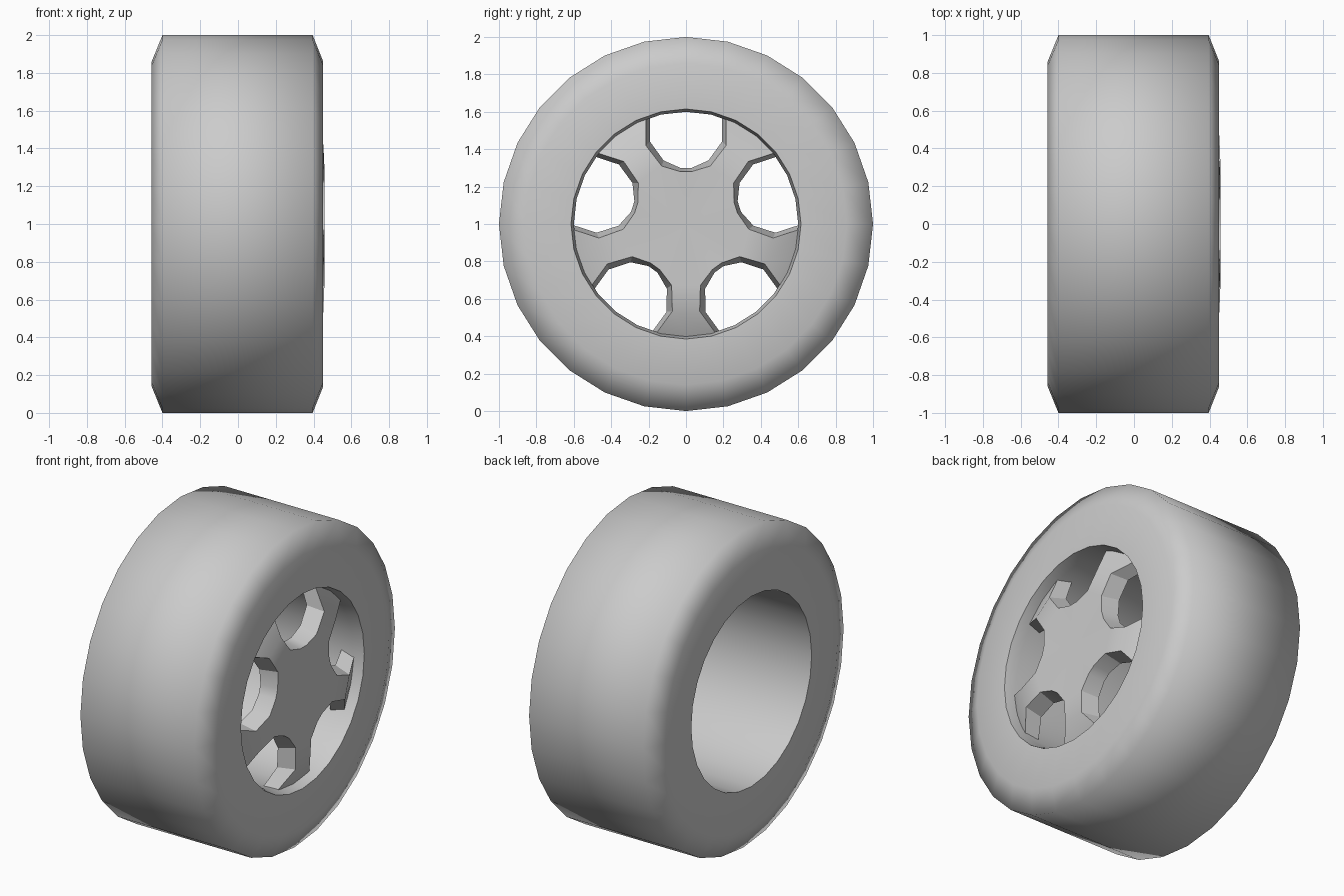
import bpy, bmesh, math

if "Cube" in bpy.data.objects:
    bpy.data.objects.remove(bpy.data.objects["Cube"])

CENTRE_Z = 1.0


def finish(name, bm, angle):
    bmesh.ops.recalc_face_normals(bm, faces=bm.faces)
    mesh = bpy.data.meshes.new(name)
    bm.to_mesh(mesh)
    bm.free()
    ob = bpy.data.objects.new(name, mesh)
    bpy.context.collection.objects.link(ob)
    ob.location.z = CENTRE_Z
    bpy.ops.object.select_all(action='DESELECT')
    ob.select_set(True)
    bpy.context.view_layer.objects.active = ob
    bpy.ops.object.shade_smooth_by_angle(angle=math.radians(angle))
    return ob


# Tyre: closed (x, radius) profile turned around the x axis
profile = [(-0.457, 0.60), (-0.457, 0.86), (-0.40, 1.0), (0.395, 1.0),
           (0.451, 0.86), (0.451, 0.615), (0.38, 0.60)]
SEGMENTS = 28
bm = bmesh.new()
rings = []
for i in range(SEGMENTS):
    a = 2 * math.pi * i / SEGMENTS
    rings.append([bm.verts.new((x, r * math.cos(a), r * math.sin(a))) for x, r in profile])
n = len(profile)
for i in range(SEGMENTS):
    a, b = rings[i], rings[(i + 1) % SEGMENTS]
    for j in range(n):
        k = (j + 1) % n
        bm.faces.new((a[j], a[k], b[k], b[j]))
finish("tyre", bm, 75)

# Rim: five-spoke plate; half outline of one opening as (side, out, x)
front = [(0.03, 0.28, 0.457), (0.13, 0.31, 0.457), (0.215, 0.42, 0.452), (0.215, 0.57, 0.385)]
back = [(0.03, 0.30, 0.35), (0.12, 0.34, 0.35), (0.192, 0.44, 0.345), (0.192, 0.575, 0.30)]
SPOKES = 5


def plate(bm, half, x_mid, x_tip):
    """One side of the spoked plate; returns its outline loop."""
    def vert(side, out, x, turn):
        c, s = math.cos(turn), math.sin(turn)
        return bm.verts.new((x, side * c + out * s, out * c - side * s))

    mid = bm.verts.new((x_mid, 0, 0))
    step = 2 * math.pi / SPOKES
    right = [[vert(s, o, x, k * step) for s, o, x in half] for k in range(SPOKES)]
    left = [[vert(-s, o, x, k * step) for s, o, x in half] for k in range(SPOKES)]
    tips = [vert(0, 0.607, x_tip, (k + 0.5) * step) for k in range(SPOKES)]
    loop = []
    for k in range(SPOKES):
        r, l, t = right[k], left[(k + 1) % SPOKES], tips[k]
        bm.faces.new((mid, left[k][0], r[0]))
        bm.faces.new((mid, r[0], r[1]))
        bm.faces.new((mid, r[1], l[1]))
        bm.faces.new((mid, l[1], l[0]))
        bm.faces.new((r[1], r[2], l[2], l[1]))
        bm.faces.new((r[2], r[3], t, l[3], l[2]))
        loop += r + [t] + l[::-1]
    return loop


bm = bmesh.new()
outer = plate(bm, front, 0.45, 0.385)
inner = plate(bm, back, 0.35, 0.30)
for i in range(len(outer)):
    j = (i + 1) % len(outer)
    bm.faces.new((outer[i], outer[j], inner[j], inner[i]))
finish("spoked_rim", bm, 30)
